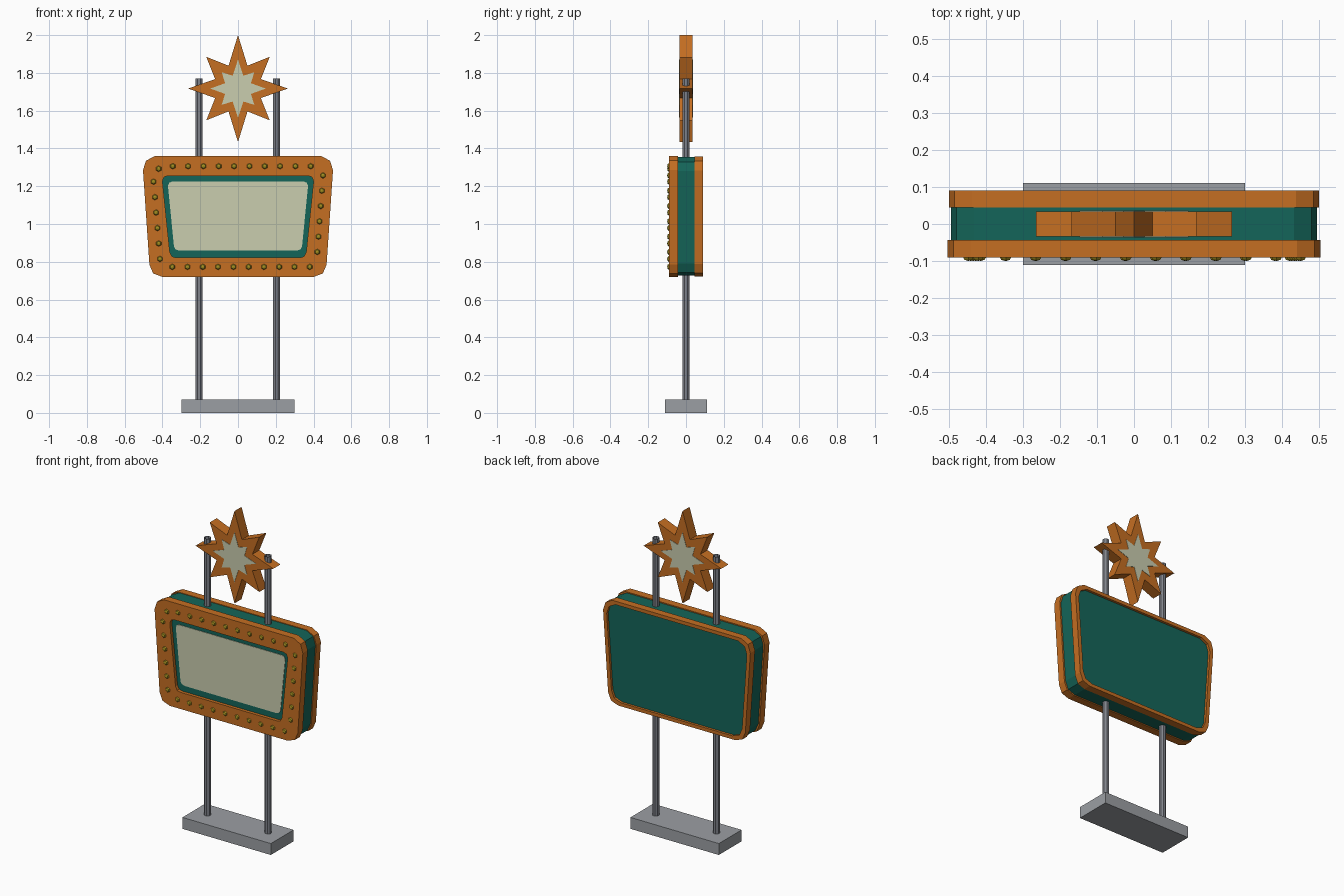
import bpy, bmesh, math
from mathutils import Matrix

cube = bpy.data.objects.get("Cube")
if cube:
    bpy.data.objects.remove(cube, do_unlink=True)


def material(name, r, g, b):
    m = bpy.data.materials.new(name)
    m.use_nodes = True
    m.diffuse_color = (r, g, b, 1)
    node = next(n for n in m.node_tree.nodes if n.type == 'BSDF_PRINCIPLED')
    node.inputs["Base Color"].default_value = (r, g, b, 1)
    return m


ORANGE = material("burnt orange", 0.56, 0.158, 0.016)
TEAL = material("deep teal", 0.007, 0.13, 0.1)
CREAM = material("pale cream", 0.59, 0.61, 0.425)
CONCRETE = material("concrete grey", 0.33, 0.345, 0.37)
STEEL = material("steel grey", 0.22, 0.23, 0.26)
BULB = material("olive gold", 0.36, 0.27, 0.015)


def finish(name, bm, mat):
    bmesh.ops.recalc_face_normals(bm, faces=bm.faces[:])
    mesh = bpy.data.meshes.new(name)
    bm.to_mesh(mesh)
    bm.free()
    mesh.materials.append(mat)
    ob = bpy.data.objects.new(name, mesh)
    bpy.context.collection.objects.link(ob)
    return ob


def slab(name, outline, y0, y1, mat, hole=None):
    """Extrude an x/z outline from y0 to y1, optionally with a matching hole."""
    bm = bmesh.new()
    n = len(outline)

    def loop(points, y):
        return [bm.verts.new((x, y, z)) for x, z in points]

    def bridge(a, b):
        for i in range(n):
            j = (i + 1) % n
            bm.faces.new((a[i], a[j], b[j], b[i]))

    front, back = loop(outline, y0), loop(outline, y1)
    bridge(front, back)
    if hole:
        hole_front, hole_back = loop(hole, y0), loop(hole, y1)
        bridge(hole_front, hole_back)
        bridge(front, hole_front)
        bridge(back, hole_back)
    else:
        bm.faces.new(front)
        bm.faces.new(back)
    return finish(name, bm, mat)


def mirrored(half):
    return half + [(-x, z) for x, z in reversed(half)]


def scaled(points, sx, sz, cz=1.04):
    return [(x * sx, cz + (z - cz) * sz) for x, z in points]


# Tapered panel outlines, right half from top to bottom
outer = mirrored([(0.44, 1.36), (0.487, 1.335), (0.503, 1.285),
                  (0.469, 0.785), (0.449, 0.738), (0.4, 0.72)])
opening = mirrored([(0.372, 1.255), (0.391, 1.248), (0.4, 1.228),
                    (0.361, 0.85), (0.35, 0.828), (0.328, 0.822)])
screen_edge = mirrored([(0.35, 1.224), (0.364, 1.219), (0.371, 1.203),
                        (0.339, 0.88), (0.33, 0.865), (0.31, 0.859)])

# Cabinet, frames and screen
slab("cabinet", scaled(outer, 0.982, 0.98), -0.07, 0.075, TEAL)
slab("front_frame", outer, -0.09, -0.043, ORANGE, opening)
slab("back_frame", scaled(outer, 0.993, 0.992), 0.045, 0.09, ORANGE,
     scaled(outer, 0.945, 0.925))
slab("screen", screen_edge, -0.073, -0.069, CREAM)


# Marquee bulbs, in straight rows along the front frame
def bulb_row(name, start, end, count):
    bm = bmesh.new()
    for i in range(count):
        t = i / (count - 1)
        x = start[0] + (end[0] - start[0]) * t
        z = start[1] + (end[1] - start[1]) * t
        place = (Matrix.Translation((x, -0.089, z))
                 @ Matrix.Rotation(math.pi / 2, 4, 'X')
                 @ Matrix.Diagonal((1, 1, 0.65, 1)))
        bmesh.ops.create_uvsphere(bm, u_segments=6, v_segments=4,
                                  radius=0.0165, matrix=place)
    finish(name, bm, BULB)


bulb_row("top_bulbs", (-0.345, 1.306), (0.385, 1.306), 10)
bulb_row("bottom_bulbs", (-0.348, 0.773), (0.38, 0.773), 10)
bulb_row("right_bulbs", (-0.447, 1.224), (-0.413, 0.815), 6)
bulb_row("left_bulbs", (0.45, 1.257), (0.42, 0.852), 6)
bulb_row("corner_bulbs", (-0.42, 1.293), (-0.42, 1.292), 2)


# Eight-pointed star with pale star plates on both faces
def star(vertical, horizontal, diagonal, valley, cz=1.717):
    points = []
    for i in range(16):
        a = i * math.pi / 8
        if i % 2:
            r = valley
        elif i % 4:
            r = diagonal
        else:
            r = horizontal if i % 8 == 0 else vertical
        points.append((r * math.cos(a), cz + r * math.sin(a)))
    return points


slab("star", star(0.283, 0.264, 0.238, 0.131), -0.034, 0.034, ORANGE)
for side, y in (("front", -0.0345), ("back", 0.0345)):
    slab(side + "_star_plate", star(0.154, 0.147, 0.122, 0.074),
         y - 0.0015, y + 0.0015, CREAM)

# Open-ended tube poles
for side, x in (("left", 0.205), ("right", -0.207)):
    bm = bmesh.new()
    bmesh.ops.create_cone(bm, cap_ends=False, segments=8, radius1=0.02,
                          radius2=0.02, depth=1.72,
                          matrix=Matrix.Translation((x, 0, 0.91))
                          @ Matrix.Rotation(math.pi / 8, 4, 'Z'))
    finish(side + "_pole", bm, STEEL)

# Base
slab("base", mirrored([(0.3, 0.07), (0.3, 0)]), -0.11, 0.11, CONCRETE)
